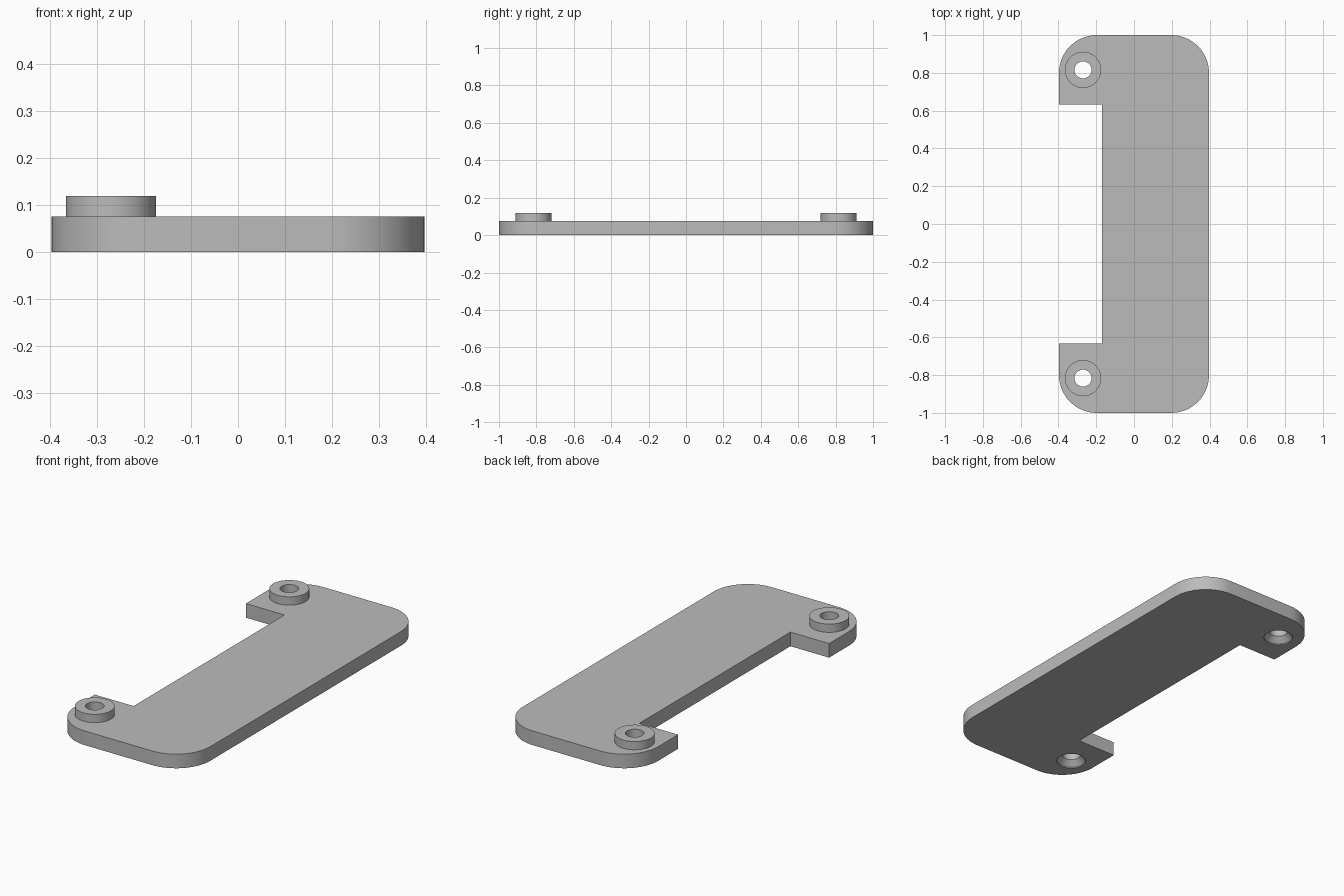
import bpy, bmesh, math

if "Cube" in bpy.data.objects:
    bpy.data.objects.remove(bpy.data.objects["Cube"])

HX, HY, T = 0.397, 1.0, 0.075        # half width, half length, plate thickness
R = 0.2                              # corner radius
STEP_X, STEP_Y = -0.17, 0.633        # notch edges
BOSS_X, BOSS_Y, BOSS_R, BOSS_TOP = -0.27, 0.816, 0.096, 0.119

grey = bpy.data.materials.new("warm_grey")
grey.diffuse_color = (0.5, 0.5, 0.5, 1)
grey.use_nodes = True
grey.node_tree.nodes["Principled BSDF"].inputs["Base Color"].default_value = grey.diffuse_color


def new_object(name, bm):
    bmesh.ops.recalc_face_normals(bm, faces=bm.faces)
    mesh = bpy.data.meshes.new(name)
    bm.to_mesh(mesh)
    bm.free()
    mesh.materials.append(grey)
    obj = bpy.data.objects.new(name, mesh)
    bpy.context.collection.objects.link(obj)
    return obj


def lathe(name, x, y, profile, n=48):
    """Closed solid of revolution from (radius, z) points."""
    bm = bmesh.new()
    rings = [[bm.verts.new((x + r * math.cos(2 * math.pi * i / n),
                            y + r * math.sin(2 * math.pi * i / n), z))
              for i in range(n)] for r, z in profile]
    for a, b in zip(rings, rings[1:]):
        for i in range(n):
            j = (i + 1) % n
            bm.faces.new((a[i], a[j], b[j], b[i]))
    bm.faces.new(rings[0])
    bm.faces.new(rings[-1])
    return new_object(name, bm)


def corner(cx, cy, start, n=16):
    return [(cx + R * math.cos(start + math.pi / 2 * i / n),
             cy + R * math.sin(start + math.pi / 2 * i / n)) for i in range(n + 1)]


# Plate: rounded outline with a rectangular notch on the left side
outline = (corner(HX - R, -HY + R, -math.pi / 2) + corner(HX - R, HY - R, 0)
           + corner(-HX + R, HY - R, math.pi / 2)
           + [(-HX, STEP_Y), (STEP_X, STEP_Y), (STEP_X, -STEP_Y), (-HX, -STEP_Y)]
           + corner(-HX + R, -HY + R, math.pi))
bm = bmesh.new()
face = bm.faces.new([bm.verts.new((x, y, 0)) for x, y in outline])
ext = bmesh.ops.extrude_face_region(bm, geom=[face])
bmesh.ops.translate(bm, vec=(0, 0, T),
                    verts=[v for v in ext["geom"] if isinstance(v, bmesh.types.BMVert)])
plate = new_object("mounting_plate", bm)


def boolean(tool, operation):
    mod = plate.modifiers.new(tool.name, "BOOLEAN")
    mod.object, mod.operation, mod.solver = tool, operation, "EXACT"
    bpy.context.view_layer.objects.active = plate
    bpy.ops.object.modifier_apply(modifier=mod.name)
    bpy.data.objects.remove(tool)


# Raised bosses, each with a through hole countersunk from below
for y in (-BOSS_Y, BOSS_Y):
    boolean(lathe("boss", BOSS_X, y, [(BOSS_R, 0.04), (BOSS_R, BOSS_TOP)]), "UNION")
    boolean(lathe("screw_hole", BOSS_X, y,
                  [(0.073, -0.02), (0.073, 0.006), (0.045, 0.034), (0.045, 0.15)]),
            "DIFFERENCE")

plate.select_set(True)
bpy.context.view_layer.objects.active = plate
bpy.ops.object.shade_smooth_by_angle(angle=math.radians(30))
